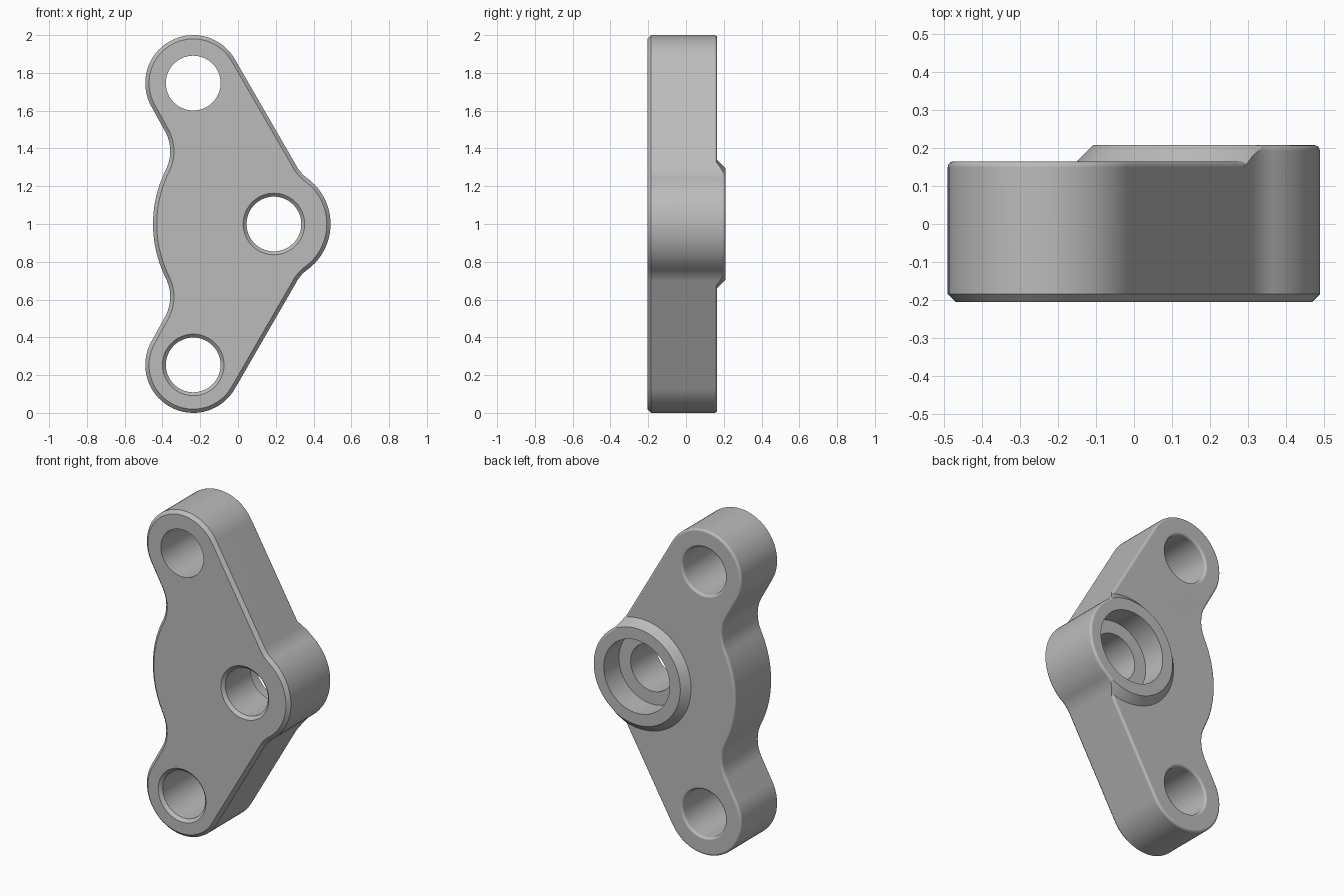
import bpy, bmesh
from math import sin, cos, acos, atan2, hypot, radians, pi
from mathutils import Vector

cube = bpy.data.objects.get("Cube")
if cube:
    bpy.data.objects.remove(cube, do_unlink=True)

grey = bpy.data.materials.new("cast_grey")
grey.use_nodes = True
colour = (0.5, 0.5, 0.5, 1)
grey.diffuse_color = colour
grey.node_tree.nodes["Principled BSDF"].inputs["Base Color"].default_value = colour

FRONT, BACK, TOP = -0.205, 0.165, 0.208   # y of front face, plate back, boss back
EDGE = 0.015                              # rounding on the back edges
HUB, HUB_R = Vector((0.19, 1.0)), 0.30    # positions in x, z
LOBE, LOBE_R = Vector((-0.237, 1.746)), 0.254
BULGE_R, NOTCH_R, FILLET_R = 0.64, 0.22, 0.20
HOLE_R = 0.145


def polar(a):
    return Vector((cos(a), sin(a)))


# Tangent arcs of the upper half outline: centre, radius, start, end, convex
slope = radians(30)
gap = (LOBE - HUB).dot(polar(slope)) + LOBE_R
a_hub = slope + acos((gap + FILLET_R) / (HUB_R + FILLET_R))
fillet = HUB + polar(a_hub) * (HUB_R + FILLET_R)
a_bulge = radians(153.4)
notch = HUB + polar(a_bulge) * (BULGE_R + NOTCH_R)
to_notch = notch - LOBE
a_lobe = atan2(to_notch.y, to_notch.x) + 2 * pi - acos((LOBE_R + NOTCH_R) / to_notch.length)
ARCS = [(HUB, HUB_R, 0, a_hub, 1, 16),
        (fillet, FILLET_R, a_hub + pi, slope + pi, -1, 8),
        (LOBE, LOBE_R, slope, a_lobe, 1, 32),
        (notch, NOTCH_R, a_lobe - pi, a_bulge - pi, -1, 12),
        (HUB, BULGE_R, a_bulge, pi, 1, 10)]


def outline(inset):
    """Plate outline moved inwards, mirrored about its middle height."""
    half = []
    for centre, r, a0, a1, side, n in ARCS:
        half += [centre + polar(a0 + (a1 - a0) * i / n) * (r - side * inset) for i in range(n + 1)]
    return half + [Vector((p.x, 2 - p.y)) for p in half[-2:0:-1]]


def loft(name, rings):
    """Join rings of 3D points into a closed solid."""
    bm = bmesh.new()
    loops = [[bm.verts.new(p) for p in ring] for ring in rings]
    n = len(loops[0])
    for a, b in zip(loops, loops[1:]):
        for i in range(n):
            j = (i + 1) % n
            bm.faces.new((a[i], a[j], b[j], b[i]))
    bm.faces.new(loops[0])
    bm.faces.new(loops[-1])
    bmesh.ops.recalc_face_normals(bm, faces=bm.faces)
    mesh = bpy.data.meshes.new(name)
    bm.to_mesh(mesh)
    bm.free()
    mesh.materials.append(grey)
    obj = bpy.data.objects.new(name, mesh)
    bpy.context.collection.objects.link(obj)
    return obj


def slab(name, steps):
    """Solid from the outline at (y, inset) steps."""
    return loft(name, [[(p.x, y, p.y) for p in outline(d)] for y, d in steps])


def turned(name, centre, steps, n=64):
    """Round solid along y from (y, radius) steps."""
    return loft(name, [[(centre.x + r * cos(2 * pi * i / n), y, centre.y + r * sin(2 * pi * i / n))
                        for i in range(n)] for y, r in steps])


def combine(obj, tool, operation):
    mod = obj.modifiers.new(operation, "BOOLEAN")
    mod.operation, mod.object, mod.solver = operation, tool, "EXACT"
    bpy.context.view_layer.objects.active = obj
    bpy.ops.object.modifier_apply(modifier=mod.name)


def rounding(y, start, sign=1):
    """Quarter-round steps ending at depth y."""
    return [(y - EDGE + EDGE * sin(t * pi / 8), start + EDGE * (1 - cos(t * pi / 8))) for t in range(5)]


# Plate: chamfered front edge, rounded back edge
plate = slab("plate", [(FRONT, 0.02), (FRONT + 0.02, 0)] + rounding(BACK, 0))

# Raised boss: outline trimmed by a cone
boss = slab("boss", [(BACK - EDGE, 0)] + rounding(TOP, 0))
cone = turned("boss_cone", HUB, [(0.1, 0.405), (0.25, 0.255)])
combine(boss, cone, "INTERSECT")

# Hole cutters: plain or chamfered at the front
plain = [(FRONT - 0.1, HOLE_R)]
chamfered = [(FRONT - 0.1, 0.163), (FRONT, 0.163), (FRONT + 0.018, HOLE_R)]
back_round = rounding(BACK, HOLE_R) + [(BACK + 0.1, HOLE_R + EDGE)]
upper_hole = turned("upper_hole", LOBE, plain + back_round)
lower_hole = turned("lower_hole", Vector((LOBE.x, 2 - LOBE.y)), chamfered + back_round)
hub_hole = turned("hub_hole", HUB, chamfered + [(0.06, HOLE_R), (0.06, 0.225), (TOP + 0.1, 0.225)])
for tool in (upper_hole, lower_hole, hub_hole):
    combine(plate, tool, "DIFFERENCE")
combine(boss, hub_hole, "DIFFERENCE")
for tool in (cone, upper_hole, lower_hole, hub_hole):
    bpy.data.objects.remove(tool, do_unlink=True)

# Smooth curves with crisp chamfers and flat faces
for obj in (plate, boss):
    bpy.ops.object.select_all(action="DESELECT")
    obj.select_set(True)
    bpy.context.view_layer.objects.active = obj
    bpy.ops.object.shade_smooth_by_angle(angle=radians(30))
    weighted = obj.modifiers.new("flat_faces", "WEIGHTED_NORMAL")
    weighted.keep_sharp = True
